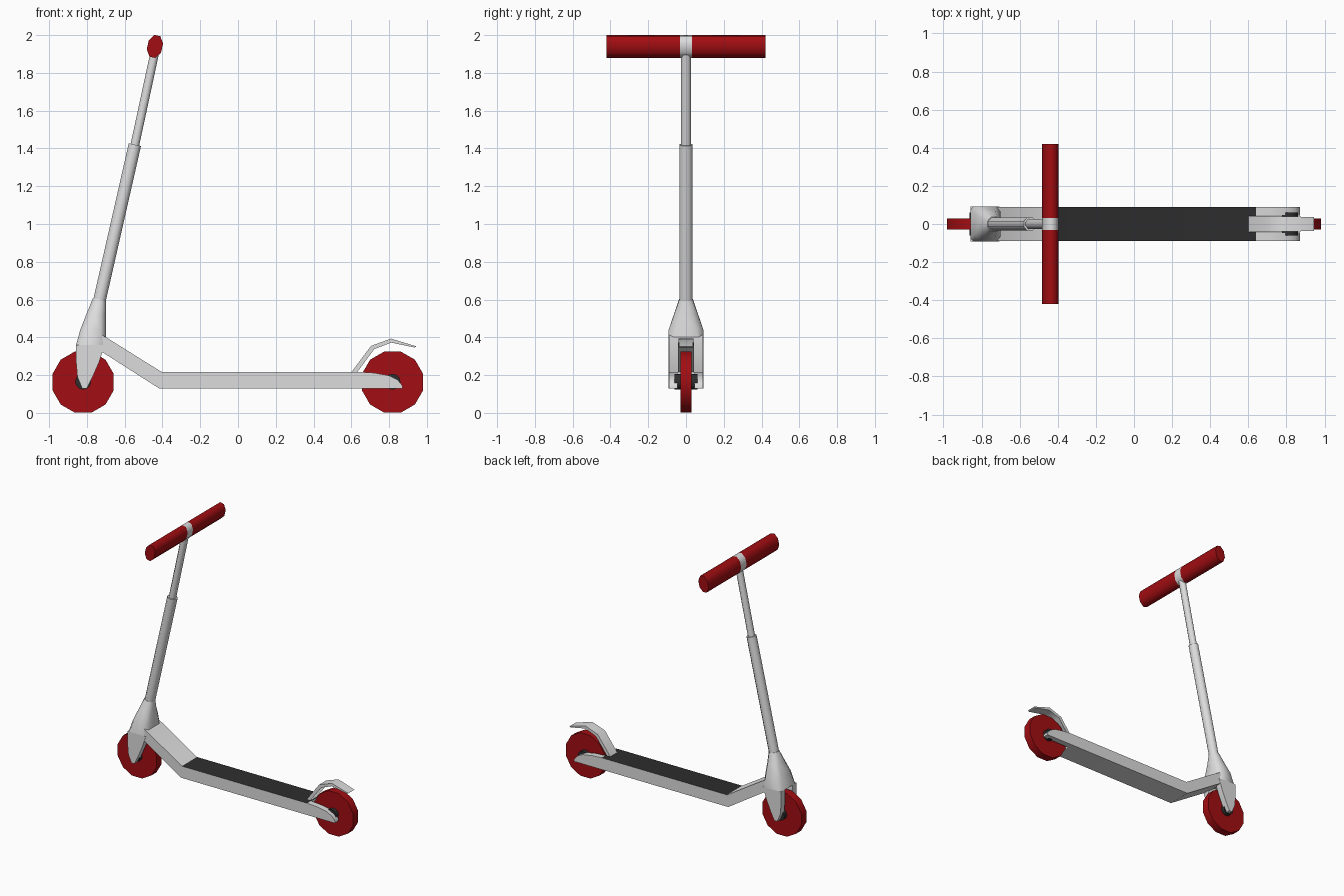
import bpy, bmesh, math
from mathutils import Vector, Matrix

if "Cube" in bpy.data.objects:
    bpy.data.objects.remove(bpy.data.objects["Cube"])


def material(name, rgb):
    m = bpy.data.materials.new(name)
    m.diffuse_color = (*rgb, 1)
    m.use_nodes = True
    m.node_tree.nodes["Principled BSDF"].inputs["Base Color"].default_value = m.diffuse_color
    return m


SILVER = material("silver metal", (0.72, 0.72, 0.72))
RED = material("dark red rubber", (0.36, 0.004, 0.006))
BLACK = material("black grip", (0.027, 0.027, 0.027))


def finish(bm, name, mats, angle=40):
    bmesh.ops.recalc_face_normals(bm, faces=bm.faces)
    me = bpy.data.meshes.new(name)
    bm.to_mesh(me)
    bm.free()
    ob = bpy.data.objects.new(name, me)
    bpy.context.collection.objects.link(ob)
    for m in mats:
        me.materials.append(m)
    bpy.ops.object.select_all(action='DESELECT')
    ob.select_set(True)
    bpy.context.view_layer.objects.active = ob
    bpy.ops.object.shade_smooth_by_angle(angle=math.radians(angle))
    return ob


def loft(bm, rings):
    """Skin a list of closed point rings and cap both ends."""
    vr = [[bm.verts.new(p) for p in r] for r in rings]
    n = len(vr[0])
    for a, b in zip(vr, vr[1:]):
        for i in range(n):
            j = (i + 1) % n
            bm.faces.new((a[i], a[j], b[j], b[i]))
    bm.faces.new(vr[0])
    bm.faces.new(vr[-1])


def slab(bm, profile, y0, y1):
    """Extrude an x-z profile across y."""
    loft(bm, [[(x, y, z) for x, z in profile] for y in (y0, y1)])


def rod(name, a, b, rx, rz, sides, mat, roll=0.0, turn=0.0, angle=50):
    """Prism between two points with an elliptical section."""
    a, b = Vector(a), Vector(b)
    w = (b - a).normalized()
    v = Vector((0, 1, 0)) if abs(w.y) < 0.9 else Vector((0, 0, 1))
    u = v.cross(w).normalized()
    v = w.cross(u)
    rot = Matrix.Rotation(roll, 3, w)
    u, v = rot @ u, rot @ v
    rings = []
    for c in (a, b):
        rings.append([c + u * rx * math.cos(t) + v * rz * math.sin(t)
                      for t in (turn + math.tau * i / sides for i in range(sides))])
    bm = bmesh.new()
    loft(bm, rings)
    return finish(bm, name, [mat], angle)


# wheels and dark hubs
for side, x in (("front", -0.82), ("rear", 0.818)):
    r = 0.162 / math.cos(math.pi / 12)
    rod(side + "_wheel", (x, -0.03, 0.163), (x, 0.03, 0.163), r, r, 12, RED,
        turn=math.pi / 12)
    rod(side + "_hub", (x, -0.06, 0.165), (x, 0.06, 0.165), 0.042, 0.042, 12, BLACK)

# deck with raised neck; flat top gets the black grip colour
bm = bmesh.new()
slab(bm, [(-0.415, 0.128), (0.64, 0.128), (0.64, 0.217), (-0.405, 0.217),
          (-0.69, 0.395), (-0.75, 0.43), (-0.75, 0.34), (-0.70, 0.31)], -0.09, 0.09)
bm.normal_update()
bmesh.ops.recalc_face_normals(bm, faces=bm.faces)
for f in bm.faces:
    if f.normal.z > 0.95 and f.calc_center_median().x > -0.3:
        f.material_index = 1
finish(bm, "deck", [SILVER, BLACK])

# rear dropouts either side of the wheel
bm = bmesh.new()
for s in (-1, 1):
    slab(bm, [(0.64, 0.128), (0.87, 0.128), (0.87, 0.145), (0.845, 0.175),
              (0.80, 0.198), (0.72, 0.212), (0.64, 0.217)], s * 0.045, s * 0.09)
finish(bm, "rear_dropouts", [SILVER])


# fork crown: rounded-rectangle rings
def ring(x0, x1, h, z, cut, tilt=0.0):
    cx, hx = (x0 + x1) / 2, (x1 - x0) / 2
    cxr, cyr = hx * (1 - cut), h * (1 - cut)
    pts = [(hx, -cyr), (hx, cyr), (cxr, h), (-cxr, h),
           (-hx, cyr), (-hx, -cyr), (-cxr, -h), (cxr, -h)]
    return [(cx + px, py, z - tilt * px) for px, py in pts]


bm = bmesh.new()
loft(bm, [ring(-0.768, -0.70, 0.036, 0.60, 0.55, 0.22),
          ring(-0.80, -0.70, 0.062, 0.525, 0.5, 0.1),
          ring(-0.835, -0.70, 0.092, 0.44, 0.4),
          ring(-0.857, -0.70, 0.092, 0.36, 0.2)])
finish(bm, "fork_crown", [SILVER], 60)

# fork legs
bm = bmesh.new()
for s in (-1, 1):
    legs = [(-0.857, -0.705, 0.36), (-0.857, -0.735, 0.27),
            (-0.85, -0.77, 0.19), (-0.825, -0.80, 0.13)]
    loft(bm, [[(a, s * 0.045, z), (b, s * 0.045, z), (b, s * 0.092, z), (a, s * 0.092, z)]
              for a, b, z in legs])
finish(bm, "fork_legs", [SILVER])

# telescopic stem
rod("stem_lower", (-0.755, 0, 0.50), (-0.546, 0, 1.42), 0.036, 0.038, 8, SILVER,
    turn=math.pi / 8)
rod("stem_upper", (-0.55, 0, 1.40), (-0.438, 0, 1.92), 0.025, 0.028, 8, SILVER,
    turn=math.pi / 8)

# handlebar: silver clamp and two red grips, tilted with the stem
for name, y0, y1, k, mat in (("handlebar_clamp", -0.032, 0.032, 1.0, SILVER),
                             ("left_grip", -0.42, -0.032, 1.0, RED),
                             ("right_grip", 0.032, 0.42, 1.0, RED)):
    rod(name, (-0.44, y0, 1.94), (-0.44, y1, 1.94), 0.042 * k, 0.064 * k, 8, mat,
        roll=0.22, turn=math.pi / 8, angle=60)

# rear fender brake: a bent strip
top = [(0.60, 0.215), (0.705, 0.355), (0.81, 0.393), (0.945, 0.352)]
under = [(0.63, 0.215), (0.722, 0.338), (0.812, 0.372), (0.935, 0.346)]
bm = bmesh.new()
loft(bm, [[(a[0], -w, a[1]), (a[0], w, a[1]), (b[0], w, b[1]), (b[0], -w, b[1])]
          for a, b, w in zip(top, under, (0.042, 0.042, 0.04, 0.036))])
finish(bm, "rear_fender", [SILVER], 60)
